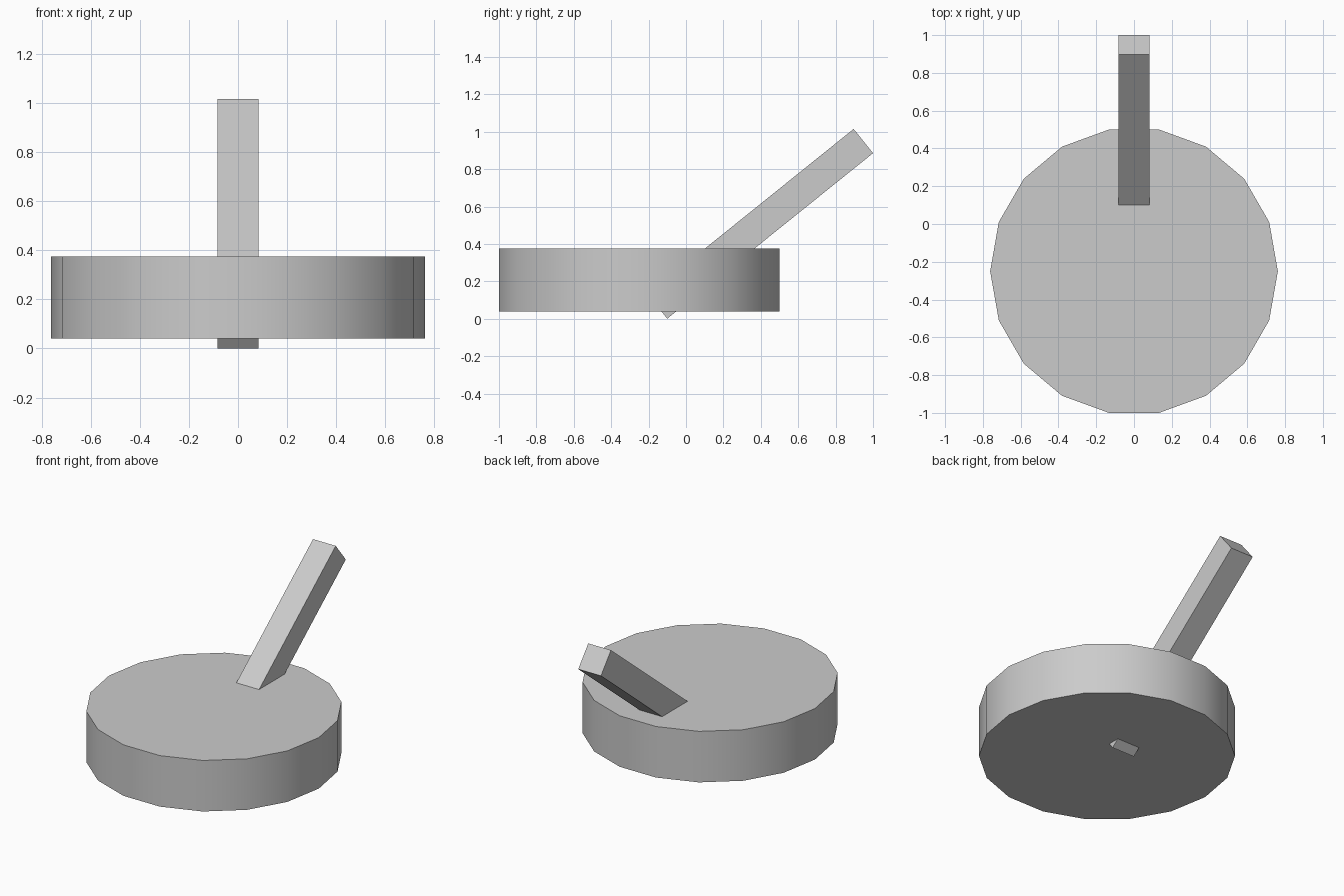
import bpy, math

if "Cube" in bpy.data.objects:
    bpy.data.objects.remove(bpy.data.objects["Cube"])

# Round base: 18-sided disc with a corner pointing along x, softly shaded rim
bpy.ops.mesh.primitive_cylinder_add(vertices=18, radius=0.7616, depth=0.335,
                                    location=(0, -0.25, 0.2075),
                                    rotation=(0, 0, math.radians(90)))
base = bpy.context.object
base.name = "round_base"
bpy.ops.object.shade_smooth_by_angle(angle=math.radians(30))

# Slanted square handle passing through the base and poking out below
bpy.ops.mesh.primitive_cube_add(size=1, location=(0, 0.398, 0.5075),
                                rotation=(math.radians(38.8), 0, 0))
handle = bpy.context.object
handle.name = "slanted_handle"
handle.scale = (0.165, 1.412, 0.166)
bpy.ops.object.transform_apply(location=False, rotation=False, scale=True)
